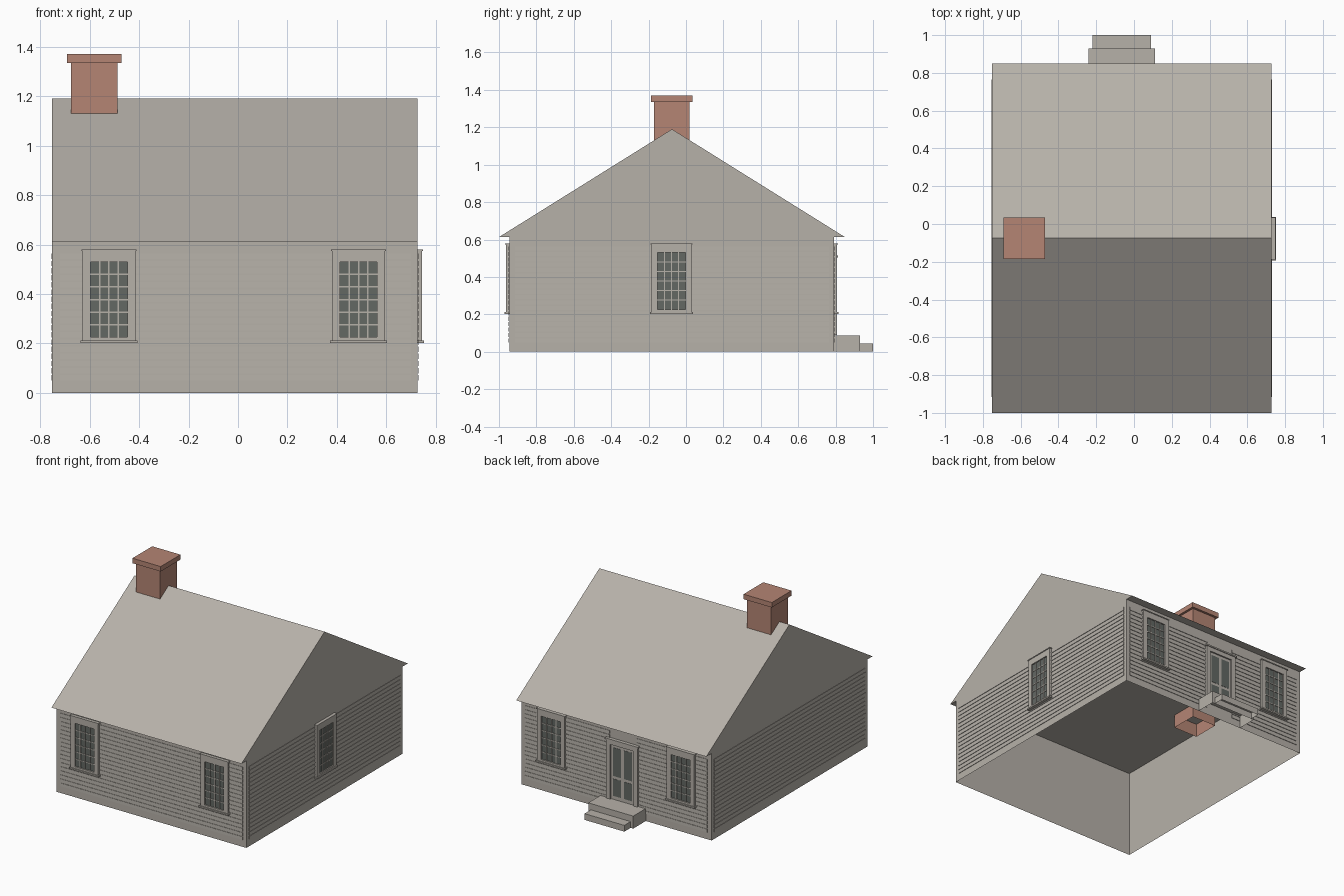
import bpy, bmesh

cube = bpy.data.objects.get("Cube")
if cube:
    bpy.data.objects.remove(cube, do_unlink=True)


def material(name, rgb):
    m = bpy.data.materials.new(name)
    m.use_nodes = True
    m.diffuse_color = (*rgb, 1)
    m.node_tree.nodes["Principled BSDF"].inputs["Base Color"].default_value = (*rgb, 1)
    return m


PAINT = material("weathered paint", (0.47, 0.44, 0.397))
BRICK = material("brick", (0.46, 0.235, 0.175))
GLASS = material("dark glass", (0.125, 0.138, 0.127))

# House extents
LEFT, RIGHT, FRONT, BACK = -0.753, 0.727, -0.945, 0.79
EAVE, RIDGE, RIDGE_Y = 0.613, 1.19, -0.075

# Each wall maps (along the wall, outward) to x, y
WALLS = {
    "front": lambda u, d: (u, FRONT - d),
    "back": lambda u, d: (u, BACK + d),
    "right": lambda u, d: (RIGHT + d, u),
    "left": lambda u, d: (LEFT - d, u),
}


def finish(name, bm, mat):
    bmesh.ops.recalc_face_normals(bm, faces=bm.faces)
    mesh = bpy.data.meshes.new(name)
    bm.to_mesh(mesh)
    bm.free()
    mesh.materials.append(mat)
    ob = bpy.data.objects.new(name, mesh)
    bpy.context.collection.objects.link(ob)
    return ob


def add_box(bm, x, y, z, skip=()):
    """Box from (low, high) ranges; skip may hold 'bottom' or 'top'."""
    lo = [bm.verts.new((a, b, z[0])) for a, b in
          ((x[0], y[0]), (x[1], y[0]), (x[1], y[1]), (x[0], y[1]))]
    hi = [bm.verts.new((v.co.x, v.co.y, z[1])) for v in lo]
    for i in range(4):
        j = (i + 1) % 4
        bm.faces.new((lo[i], lo[j], hi[j], hi[i]))
    if "bottom" not in skip:
        bm.faces.new(lo[::-1])
    if "top" not in skip:
        bm.faces.new(hi)


def wall_box(bm, wall, u, z, d):
    a, b = WALLS[wall](u[0], d[0]), WALLS[wall](u[1], d[1])
    add_box(bm, sorted((a[0], b[0])), sorted((a[1], b[1])), z)


def box_object(name, mat, *args, **kw):
    bm = bmesh.new()
    add_box(bm, *args, **kw)
    return finish(name, bm, mat)


def prism(name, mat, points, x):
    """Extrude a (y, z) outline along x."""
    bm = bmesh.new()
    ends = [[bm.verts.new((e, y, z)) for y, z in points] for e in x]
    for ring in ends:
        bm.faces.new(ring)
    for i in range(len(points)):
        j = (i + 1) % len(points)
        bm.faces.new((ends[0][i], ends[0][j], ends[1][j], ends[1][i]))
    return finish(name, bm, mat)


def siding(wall, u0, u1, rows=18, z0=0.05, z1=0.57, depth=0.004, gap=0.007):
    """Lapped boards as one stepped profile swept along the wall."""
    step = (z1 - z0) / rows
    profile = []
    for r in range(rows):
        low, high = z0 + r * step, z0 + (r + 1) * step - gap
        profile += [(0.0005, low), (depth, low), (depth * 0.8, high), (0.0005, high)]
    bm = bmesh.new()
    sides = [[bm.verts.new((*WALLS[wall](u, d), z)) for d, z in profile] for u in (u0, u1)]
    for i in range(len(profile) - 1):
        bm.faces.new((sides[0][i], sides[1][i], sides[1][i + 1], sides[0][i + 1]))
    for side in sides:
        for r in range(rows):
            bm.faces.new(side[r * 4:r * 4 + 4])
    finish(wall + "_siding", bm, PAINT)


def window(name, wall, c):
    out, inn = 0.107, 0.075
    bottom, top, low, high = 0.21, 0.573, 0.225, 0.53
    # Casing, sill and head
    bm = bmesh.new()
    for s in (-1, 1):
        wall_box(bm, wall, sorted((c + s * inn, c + s * out)), (bottom, top), (0, 0.018))
    wall_box(bm, wall, (c - inn, c + inn), (high, top), (0, 0.018))
    wall_box(bm, wall, (c - inn, c + inn), (bottom, low), (0, 0.018))
    wall_box(bm, wall, (c - 0.115, c + 0.115), (0.202, 0.212), (0, 0.026))
    wall_box(bm, wall, (c - 0.111, c + 0.111), (top, top + 0.006), (0, 0.022))
    finish(name + "_casing", bm, PAINT)
    # Bars: four panes across, six up
    bm = bmesh.new()
    for i in range(1, 4):
        u = c - inn + i * inn / 2
        wall_box(bm, wall, (u - 0.003, u + 0.003), (low, high), (0.008, 0.013))
    for i in range(1, 6):
        z = low + i * (high - low) / 6
        wall_box(bm, wall, (c - inn, c + inn), (z - 0.003, z + 0.003), (0.008, 0.0125))
    finish(name + "_bars", bm, PAINT)
    bm = bmesh.new()
    wall_box(bm, wall, (c - inn, c + inn), (low, high), (0.005, 0.009))
    finish(name + "_glass", bm, GLASS)


# Walls, open below, and the closed gable roof
box_object("walls", PAINT, (LEFT, RIGHT), (FRONT, BACK), (0, EAVE), skip=("bottom", "top"))
prism("roof", PAINT, [(-1, EAVE), (0.85, EAVE), (RIDGE_Y, RIDGE)], (LEFT, RIGHT))

# Siding
siding("front", -0.72, 0.70)
siding("left", -0.915, 0.765)
siding("right", -0.915, 0.765)
siding("back", -0.72, -0.17)
siding("back", 0.04, 0.70)

# Windows
for side in ("front", "back"):
    window(side + "_window_a", side, -0.522)
    window(side + "_window_b", side, 0.488)
window("side_window", "right", -0.0775)

# Door with casing and four dark panels
DOOR = -0.065
bm = bmesh.new()
for s in (-1, 1):
    wall_box(bm, "back", sorted((DOOR + s * 0.09, DOOR + s * 0.122)), (0.09, 0.505), (0, 0.018))
wall_box(bm, "back", (DOOR - 0.09, DOOR + 0.09), (0.475, 0.505), (0, 0.018))
wall_box(bm, "back", (DOOR - 0.13, DOOR + 0.13), (0.505, 0.515), (0, 0.024))
finish("door_casing", bm, PAINT)
bm = bmesh.new()
wall_box(bm, "back", (DOOR - 0.09, DOOR + 0.09), (0.09, 0.475), (0, 0.008))
finish("door", bm, PAINT)
bm = bmesh.new()
for s in (-1, 1):
    for z in ((0.115, 0.235), (0.255, 0.455)):
        wall_box(bm, "back", sorted((DOOR + s * 0.011, DOOR + s * 0.073)), z, (0.007, 0.0095))
finish("door_panels", bm, GLASS)

# Steps, open below
box_object("upper_step", PAINT, (-0.24, 0.11), (BACK, 0.93), (0, 0.088), skip=("bottom",))
box_object("lower_step", PAINT, (-0.22, 0.09), (0.93, 1.0), (0, 0.044), skip=("bottom",))

# Chimney passing through the ceiling, with a wider cap
box_object("chimney_shaft", BRICK, (-0.675, -0.488), (-0.17, 0.018), (0.52, 1.335), skip=("bottom", "top"))
box_object("chimney_cap", BRICK, (-0.692, -0.472), (-0.186, 0.034), (1.335, 1.37))
